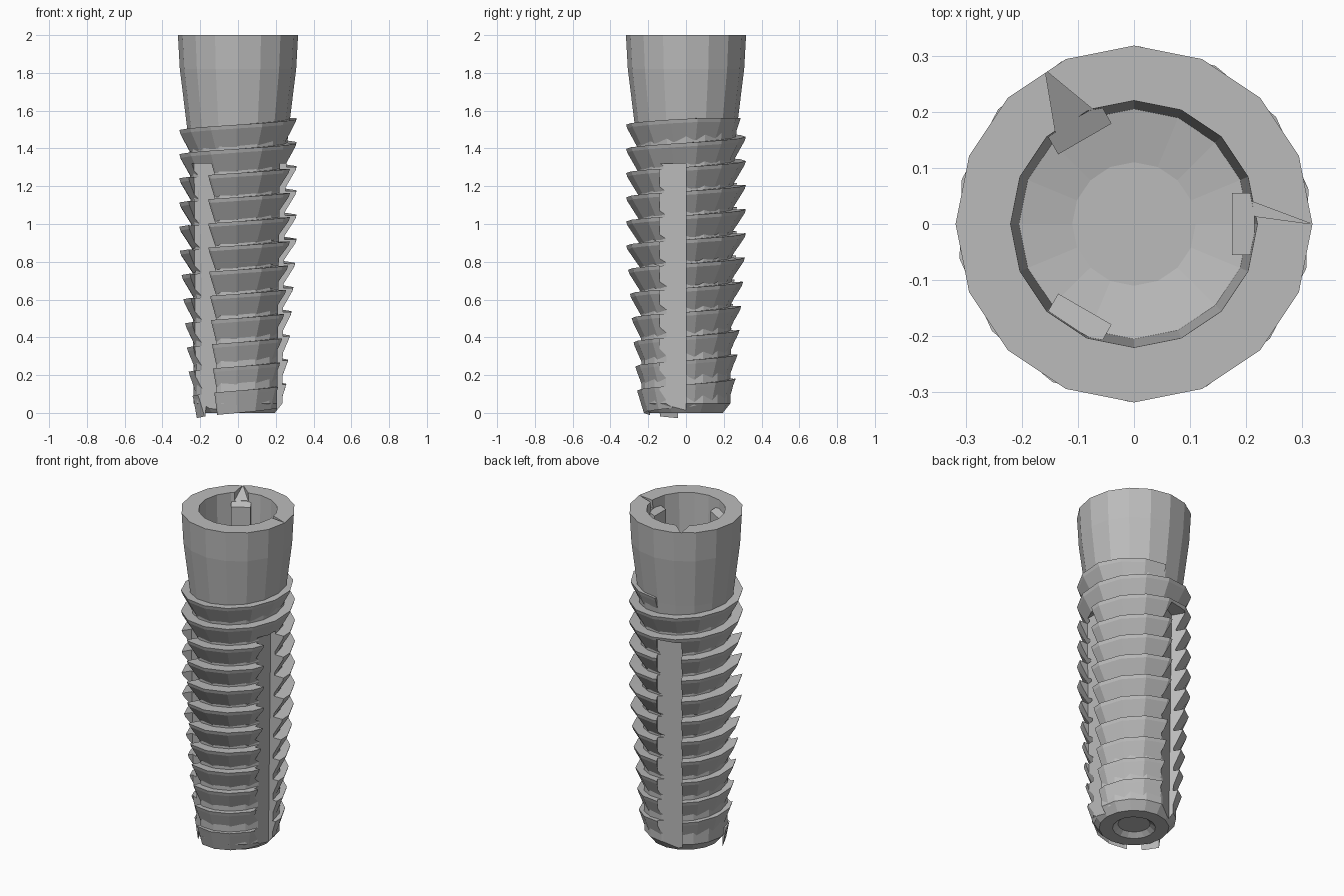
import bpy, bmesh, math
from math import cos, sin, pi
from mathutils import Matrix

cube = bpy.data.objects.get("Cube")
if cube:
    bpy.data.objects.remove(cube, do_unlink=True)

metal = bpy.data.materials.new("grey metal")
metal.use_nodes = True
metal.diffuse_color = (0.5, 0.5, 0.5, 1)
metal.node_tree.nodes["Principled BSDF"].inputs["Base Color"].default_value = (0.5, 0.5, 0.5, 1)


def make(name, verts, faces, turn=0.0):
    """Flat-shaded mesh object with outward normals, turned about z."""
    mesh = bpy.data.meshes.new(name)
    mesh.from_pydata(verts, [], faces)
    bm = bmesh.new()
    bm.from_mesh(mesh)
    bmesh.ops.recalc_face_normals(bm, faces=bm.faces)
    bm.transform(Matrix.Rotation(turn, 4, 'Z'))
    bm.to_mesh(mesh)
    bm.free()
    mesh.materials.append(metal)
    obj = bpy.data.objects.new(name, mesh)
    bpy.context.collection.objects.link(obj)
    return obj


def lathe(name, profile, sides):
    """Revolve (radius, z) points; both ends are capped."""
    verts = [(r * cos(2 * pi * i / sides), r * sin(2 * pi * i / sides), z)
             for r, z in profile for i in range(sides)]
    faces = [(k * sides + i, k * sides + (i + 1) % sides,
              (k + 1) * sides + (i + 1) % sides, (k + 1) * sides + i)
             for k in range(len(profile) - 1) for i in range(sides)]
    last = (len(profile) - 1) * sides
    faces += [tuple(range(sides)), tuple(range(last, last + sides))]
    return make(name, verts, faces)


def prism(name, bottom, top, turn):
    """Solid between two outlines with the same number of corners."""
    n = len(bottom)
    faces = [(i, (i + 1) % n, n + (i + 1) % n, n + i) for i in range(n)]
    faces += [tuple(range(n)), tuple(range(n, 2 * n))]
    return make(name, bottom + top, faces, turn)


def cut(obj, cutters):
    """Subtract the cutters and bake the result."""
    for c in cutters:
        mod = obj.modifiers.new("cut", 'BOOLEAN')
        mod.operation, mod.solver, mod.object = 'DIFFERENCE', 'EXACT', c
    dg = bpy.context.evaluated_depsgraph_get()
    baked = bpy.data.meshes.new_from_object(obj.evaluated_get(dg))
    obj.modifiers.clear()
    obj.data = baked


# Body: dimpled tip, tapered core, flared collar and stepped socket
body = lathe("body", [(0.09, 0.025), (0.12, 0.0), (0.195, 0.0), (0.235, 0.05),
                      (0.24, 0.7), (0.258, 1.4), (0.272, 1.53), (0.308, 1.82),
                      (0.318, 2.0), (0.22, 2.0), (0.205, 1.62), (0.11, 1.6)], 16)

# Screw thread: buttress section swept along a right-hand helix
PITCH, STEPS = 0.128, 14
START, END = 0.09, 1.59
count = int((END - START) / PITCH * STEPS)
verts, faces = [], []
for s in range(count + 1):
    z = START + s * PITCH / STEPS
    a = 2 * pi * (z - 1.43) / PITCH
    core = 0.22 + 0.025 * z
    tip = min(0.317, 0.25 + 0.075 * z)
    fade = min(1, (s + 1) / 4, (count - s + 1) / 4)
    tip = core + 0.02 + (tip - core - 0.02) * fade
    top = min(z, 1.56)
    section = [(core, top), (tip, top), (tip - 0.006, top - 0.02), (core, z - 0.118)]
    verts += [(r * cos(a), r * sin(a), h) for r, h in section]
for s in range(count):
    for k in range(4):
        i, j = 4 * s + k, 4 * s + (k + 1) % 4
        faces.append((i, j, j + 4, i + 4))
faces += [(0, 1, 2, 3), tuple(range(4 * count, 4 * count + 4))]
thread = make("thread", verts, faces)

flutes, notches = [], []
w = 0.055
for n in range(3):
    turn = n * 2 * pi / 3
    # Flute: flat floor leaning outward, one radial wall
    outline = lambda x, z: [(x, 0, z), (x, -0.14, z), (0.5, -0.14, z), (0.5, 0, z)]
    flutes.append(prism("flute_cutter", outline(0.205, -0.1), outline(0.222, 1.32), turn))

    # Key standing against the socket wall
    plan = [(0.175, -w), (0.175, w), (0.215, w), (0.215, -w)]
    prism("socket_key", [(x, y, 1.59) for x, y in plan],
          [(x, y, 1.93 + 0.47 * (x - 0.175)) for x, y in plan], turn)

# Notches ramping from the rim into the socket: one wide, one narrow
for turn, edge in ((2 * pi / 3, -w), (0, 0.02)):
    shape = [(0.17, edge), (0.17, w), (0.317, 0)]
    notches.append(prism("notch_cutter",
                         [(x, y, 1.93 + 0.47 * (x - 0.17)) for x, y in shape],
                         [(x, y, 2.1) for x, y in shape], turn))

cut(body, flutes + notches)
cut(thread, flutes)
for c in flutes + notches:
    bpy.data.objects.remove(c, do_unlink=True)
